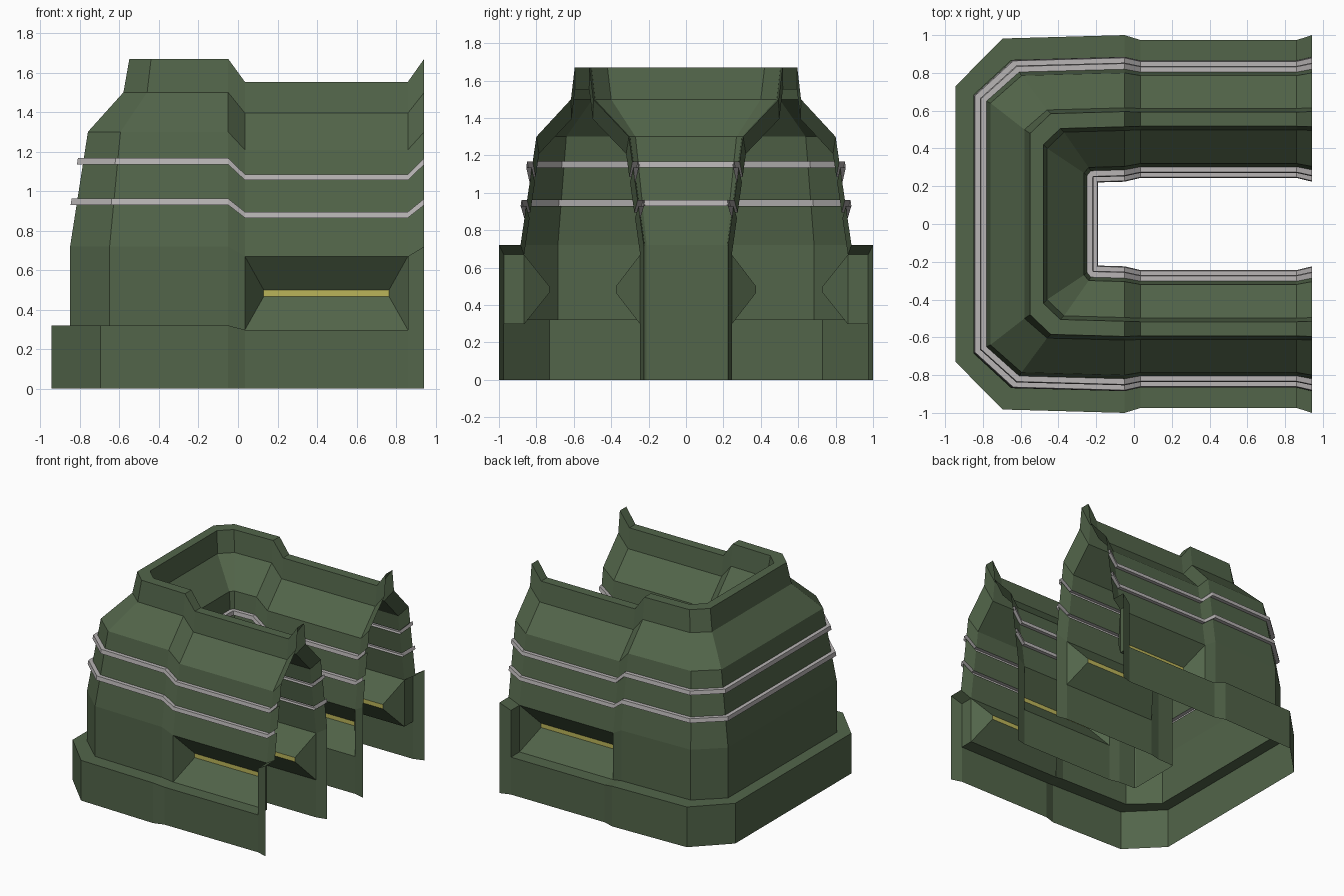
import bpy

if "Cube" in bpy.data.objects:
    bpy.data.objects.remove(bpy.data.objects["Cube"])

# Section rows: (height, arm half-width Y, back X, corner start x, corner end y)
BASE = (0.0, 1.0, .945, .695, .73)
WALL = (.72, .885, .85, .65, .685)
SHOULDER = (1.3, .80, .76, .595, .64)
IN_WALL = (.72, .225, .195, .19, .21)
IN_SHOULDER = (1.3, .305, .265, .24, .27)


def at_height(row, z):
    return (z,) + row[1:]


def bands(lo, hi, out):
    """Rows for the two projecting trim bands between two wall rows."""
    rows = []
    for z, push in ((.93, 0), (.93, 1), (.962, 1), (.962, 0),
                    (1.135, 0), (1.135, 1), (1.167, 1), (1.167, 0)):
        t = (z - lo[0]) / (hi[0] - lo[0])
        p = [a + (b - a) * t for a, b in zip(lo, hi)]
        d = out * push
        rows.append((z, p[1] + d, p[2] + d, p[3] + d * .4, p[4] + d * .4))
    return rows


outer = [BASE, at_height(BASE, .32), at_height(WALL, .32), WALL]
outer += bands(WALL, SHOULDER, .03)
outer += [SHOULDER, (1.5, .615, .58, .46, .50), (1.67, .595, .55, .44, .48)]
inner = [at_height(IN_WALL, 0), at_height(IN_WALL, .32), IN_WALL]
inner += bands(IN_WALL, IN_SHOULDER, -.03)
inner += [IN_SHOULDER, (1.5, .495, .46, .37, .40), (1.67, .515, .48, .39, .42)]
rows = outer + inner[::-1]
last = len(rows) - 1
band_start = (4, 8, last - 6, last - 10)
band_rows = {b + k for b in (4, 8) for k in range(3)}
band_rows |= {last - 1 - r for r in range(3, 6)} | {last - 1 - r for r in range(7, 10)}


def arm(x, small):
    k, kz = (.94, .93) if small else (1, 1)
    return [(x, .56 + (y - .56) * k, z * kz) for z, y, *_ in rows]


# Stations round the U: right end, lowered bay, full-height corner, then mirrored
half = [arm(.943, False), arm(.86, True), arm(.035, True), arm(-.05, False),
        [(-cx, y * .982, z) for z, y, X, cx, cy in rows],
        [(-X, cy, z) for z, y, X, cx, cy in rows]]
stations = half + [[(x, -y, z) for x, y, z in s] for s in reversed(half)]
n = len(stations)
parts = {"bunker_walls": [], "trim_bands": [], "window_strips": []}
walls = parts["bunker_walls"]


def alcove(quad, depth):
    """Tapered recess with a thin lit strip at its bottom."""
    pit = [(.765 if x > .4 else .13, depth if y > 0 else -depth,
            .50 if z > .5 else .466) for x, y, z in quad]
    for i in range(4):
        j = (i + 1) % 4
        walls.append([quad[i], quad[j], pit[j], pit[i]])
    parts["window_strips"].append(pit)


for s in range(n - 1):
    A, B = stations[s], stations[s + 1]
    bay, end = s in (1, n - 3), s in (0, n - 2)
    for r in range(last):
        quad = [A[r], B[r], B[r + 1], A[r + 1]]
        if bay and r == 2:
            alcove(quad, .73)
        elif bay and r == last - 2:
            alcove(quad, .375)
        elif end and r in (1, 2):
            continue
        else:
            parts["trim_bands" if r in band_rows else "bunker_walls"].append(quad)
    # End buttress rising from the plinth
    if end:
        ta, tb = [(S[1][0], S[1][1], S[3][2]) for S in (A, B)]
        walls.append([A[1], B[1], tb, ta])
        walls.append([ta, tb, B[3], A[3]])
        S, t = (B, tb) if s == 0 else (A, ta)
        side = [S[1], S[2], S[3], t]
        walls.append(side if s == 0 else side[::-1])

colours = {"bunker_walls": (.085, .13, .068, 1), "trim_bands": (.48, .46, .46, 1),
           "window_strips": (.50, .46, .10, 1)}
for name, quads in parts.items():
    # Merge shared corners into one flat-shaded mesh per part
    index, faces = {}, []
    for q in quads:
        faces.append([index.setdefault(tuple(round(c, 5) for c in p), len(index)) for p in q])
    mesh = bpy.data.meshes.new(name)
    mesh.from_pydata(list(index), [], faces)
    mesh.validate()
    mat = bpy.data.materials.new(name + "_colour")
    mat.diffuse_color = colours[name]
    mat.use_nodes = True
    mat.node_tree.nodes["Principled BSDF"].inputs["Base Color"].default_value = mat.diffuse_color
    mesh.materials.append(mat)
    bpy.context.collection.objects.link(bpy.data.objects.new(name, mesh))
